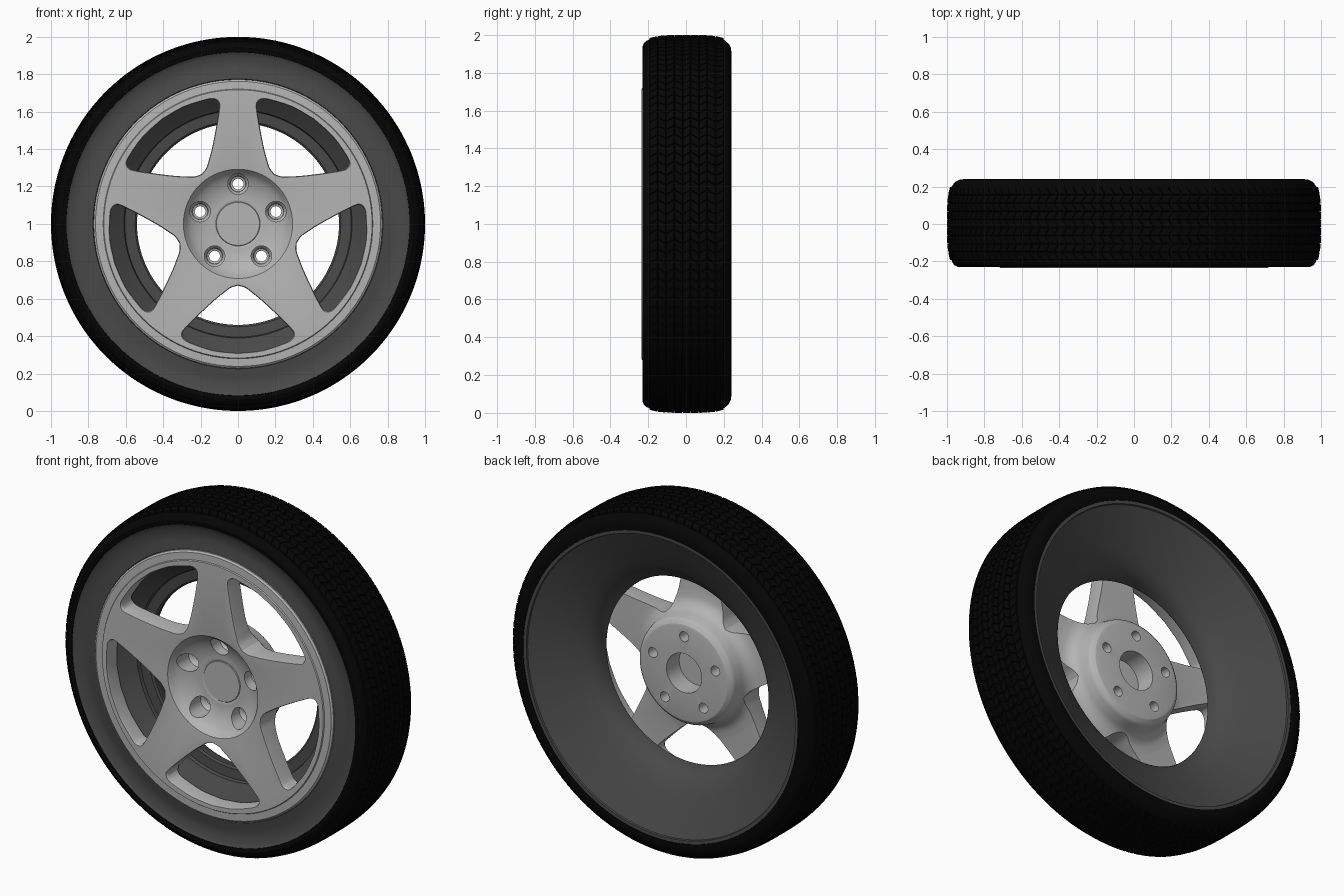
import bpy, bmesh, math
from mathutils import Vector

if "Cube" in bpy.data.objects:
    bpy.data.objects.remove(bpy.data.objects["Cube"])

TAU = math.tau
CENTRE_Z = 1.0


def material(name, value):
    m = bpy.data.materials.new(name)
    m.diffuse_color = (value, value, value, 1)
    m.use_nodes = True
    m.node_tree.nodes["Principled BSDF"].inputs["Base Color"].default_value = m.diffuse_color
    return m


ALLOY = material("alloy_grey", 0.46)
GREY = material("dark_grey", 0.066)
BLACK = material("tread_black", 0.0015)


def spline(pts, steps=4):
    """Smooth curve through a few (a, b) points."""
    p = [Vector(q) for q in pts]
    p = [2 * p[0] - p[1]] + p + [2 * p[-1] - p[-2]]
    out = []
    for i in range(1, len(p) - 2):
        a, b, c, d = p[i - 1:i + 3]
        for s in range(steps):
            t = s / steps
            out.append(0.5 * (2 * b + (c - a) * t + (2 * a - 5 * b + 4 * c - d) * t * t
                              + (3 * b - a - 3 * c + d) * t ** 3))
    return [tuple(q) for q in out + [p[-2]]]


def skin(bm, rings, closed):
    """Join rings of points with quads."""
    rows = [[bm.verts.new(co) for co in ring] for ring in rings]
    n = len(rows[0])
    for i in range(len(rows) if closed else len(rows) - 1):
        a, b = rows[i], rows[(i + 1) % len(rows)]
        for k in range(n):
            m = (k + 1) % n
            bm.faces.new((a[k], a[m], b[m], b[k]))
    return rows


def lathe(bm, profile, seg, closed=True, centre=(0, CENTRE_Z), twist=None):
    """Turn an (r, y) profile about a y-parallel axis."""
    rings = []
    for i, (r, y) in enumerate(profile):
        off = twist[i] if twist else 0
        rings.append([(centre[0] + r * math.cos(TAU * (k + off) / seg), y,
                       centre[1] + r * math.sin(TAU * (k + off) / seg)) for k in range(seg)])
    skin(bm, rings, closed)


def finish(bm, name, mat=None):
    bmesh.ops.remove_doubles(bm, verts=bm.verts, dist=1e-5)
    bmesh.ops.recalc_face_normals(bm, faces=bm.faces)
    me = bpy.data.meshes.new(name)
    bm.to_mesh(me)
    bm.free()
    ob = bpy.data.objects.new(name, me)
    bpy.context.collection.objects.link(ob)
    if mat:
        me.materials.append(mat)
    return ob


def activate(ob):
    bpy.ops.object.select_all(action='DESELECT')
    ob.select_set(True)
    bpy.context.view_layer.objects.active = ob


def smooth(ob, angle=30):
    activate(ob)
    bpy.ops.object.shade_smooth_by_angle(angle=math.radians(angle))


def cut(ob, cutter):
    mod = ob.modifiers.new("cut", 'BOOLEAN')
    mod.operation = 'DIFFERENCE'
    mod.solver = 'EXACT'
    mod.object = cutter
    activate(ob)
    bpy.ops.object.modifier_apply(modifier=mod.name)
    bpy.data.objects.remove(cutter, do_unlink=True)


# Tyre tread: rounded shoulders and a crown of raised staggered blocks
rows = 9
crown, twist = [], []
for i in range(rows + 1):
    t = 2 * i / rows - 1
    crown.append((0.992 - 0.016 * t ** 4, 0.003 + 0.195 * t))
    twist.append(0.45 * (i % 2))
front = [(0.905, -0.2), (0.918, -0.226), (0.94, -0.23), (0.958, -0.222), (0.969, -0.209)]
back = [(0.966, 0.213), (0.952, 0.227), (0.932, 0.237), (0.91, 0.24), (0.89, 0.238), (0.885, 0.22)]
bm = bmesh.new()
lathe(bm, front + crown + back, 120, twist=[0] * 5 + twist + [0] * 6)
bmesh.ops.recalc_face_normals(bm, faces=bm.faces)
blocks = []
for f in bm.faces:
    c = f.calc_center_median()
    if math.hypot(c.x, c.z - CENTRE_Z) > 0.974 and abs(c.y - 0.003) < 0.195:
        blocks.append(f)
bmesh.ops.inset_individual(bm, faces=blocks, thickness=0.004, depth=0.008)
smooth(finish(bm, "tyre_tread", BLACK))

# Dark body: front sidewall, inner step and flared opening at the back
sidewall = spline([(0.921, -0.226), (0.895, -0.214), (0.845, -0.206), (0.775, -0.215)])
step = [(0.765, -0.19), (0.70, -0.14), (0.66, -0.11), (0.625, -0.08),
        (0.61, -0.07), (0.605, -0.05), (0.55, -0.045), (0.54, -0.035)]
flare = spline([(0.541, -0.02), (0.553, 0.02), (0.58, 0.06), (0.63, 0.10),
                (0.69, 0.135), (0.76, 0.172), (0.82, 0.202), (0.868, 0.226)])
bm = bmesh.new()
lathe(bm, sidewall + step + flare + [(0.871, 0.235), (0.894, 0.236)], 96)
smooth(finish(bm, "sidewall_and_barrel", GREY))

# Alloy wheel: rim face, hub bowl, centre cap and rear hub in one turning
bowl = spline([(0.123, -0.149), (0.165, -0.153), (0.215, -0.168), (0.26, -0.195), (0.292, -0.234)])
face = [(0, -0.151), (0.115, -0.151), (0.118, -0.147)] + bowl + [
    (0.296, -0.235), (0.717, -0.235), (0.721, -0.229), (0.762, -0.227),
    (0.772, -0.219), (0.772, -0.19), (0.70, -0.15), (0.66, -0.13)]
hub = spline([(0.43, -0.13), (0.37, -0.118), (0.33, -0.085), (0.313, -0.035), (0.303, -0.005), (0.28, 0.015)])
bore = [(0.268, 0.018), (0.114, 0.018), (0.114, -0.10), (0, -0.10)]
bm = bmesh.new()
lathe(bm, face + hub + bore, 96, closed=False)
wheel = finish(bm, "alloy_wheel", ALLOY)

# Five spoke windows, slightly flared at the front
half = spline([(0.33, 0), (0.342, 0.04), (0.372, 0.08), (0.406, 0.122), (0.475, 0.197),
               (0.556, 0.278), (0.588, 0.296), (0.617, 0.284), (0.638, 0.245),
               (0.676, 0.13), (0.69, 0)], 3)
outline = half + [(u, -v) for u, v in half[-2:0:-1]]
bm = bmesh.new()
for k in range(5):
    a = math.radians(54 + 72 * k)
    rings = []
    for y, s in ((-0.26, 1.06), (-0.222, 1.0), (0.05, 1.0)):
        ring = []
        for u, v in outline:
            u, v = 0.53 + (u - 0.53) * s, v * s
            ring.append((u * math.cos(a) - v * math.sin(a), y,
                         CENTRE_Z + u * math.sin(a) + v * math.cos(a)))
        rings.append(ring)
    made = skin(bm, rings, False)
    bm.faces.new(made[0])
    bm.faces.new(made[-1])
cut(wheel, finish(bm, "window_cutter"))

# Five stepped bolt holes
bm = bmesh.new()
for k in range(5):
    a = math.radians(90 + 72 * k)
    lathe(bm, [(0, -0.3), (0.055, -0.3), (0.055, -0.09), (0.044, -0.075), (0.041, -0.055),
               (0.029, -0.05), (0.029, 0.1), (0, 0.1)], 24, closed=False,
          centre=(0.213 * math.cos(a), CENTRE_Z + 0.213 * math.sin(a)))
cut(wheel, finish(bm, "bolt_cutter"))
smooth(wheel, 24)
